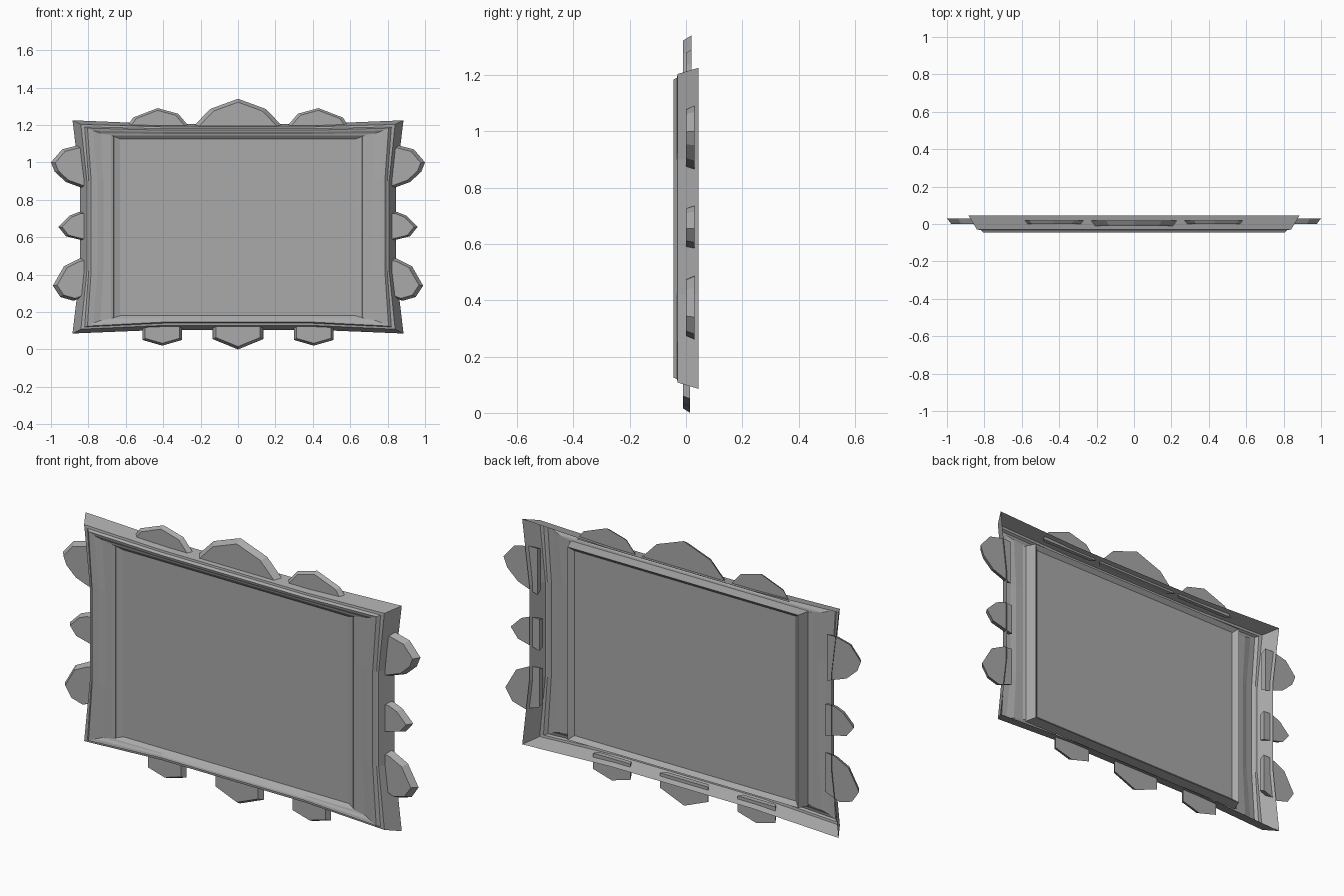
import bpy
import bmesh

cube = bpy.data.objects.get("Cube")
if cube:
    bpy.data.objects.remove(cube, do_unlink=True)

grey = bpy.data.materials.new("stone_grey")
grey.use_nodes = True
colour = (0.4, 0.4, 0.4, 1)
grey.diffuse_color = colour
bsdf = grey.node_tree.nodes["Principled BSDF"]
bsdf.inputs["Base Color"].default_value = colour
bsdf.inputs["Roughness"].default_value = 0.8


def finish(name, bm):
    bmesh.ops.recalc_face_normals(bm, faces=bm.faces)
    mesh = bpy.data.meshes.new(name)
    bm.to_mesh(mesh)
    bm.free()
    mesh.materials.append(grey)
    obj = bpy.data.objects.new(name, mesh)
    bpy.context.collection.objects.link(obj)
    return obj


def ring(bm, y, x, x_mid, low, low_mid, high, high_mid):
    """Rectangle whose four sides are pinched inward along their middles."""
    points = [(-x, low), (-0.4, low_mid), (0.4, low_mid), (x, low),
              (x_mid, 0.42), (x_mid, 0.9),
              (x, high), (0.4, high_mid), (-0.4, high_mid), (-x, high),
              (-x_mid, 0.9), (-x_mid, 0.42)]
    return [bm.verts.new((px, y, pz)) for px, pz in points]


def loft(name, profile, cap=False):
    bm = bmesh.new()
    rings = [ring(bm, *row) for row in profile]
    for a, b in zip(rings, rings[1:]):
        for i in range(len(a)):
            j = (i + 1) % len(a)
            bm.faces.new((a[i], a[j], b[j], b[i]))
    if cap:
        bm.faces.new(rings[-1])
    return finish(name, bm)


def gem(name, outline, y_front, y_back, anchor, side=1):
    """Plate with a sloping edge: the front outline shrinks toward the anchor."""
    bm = bmesh.new()
    ax, az = anchor
    back = [bm.verts.new((side * x, y_back, z)) for x, z in outline]
    front = [bm.verts.new((side * (ax + (x - ax) * 0.88), y_front,
                           az + (z - az) * 0.88)) for x, z in outline]
    bm.faces.new(back)
    bm.faces.new(front)
    for i in range(len(back)):
        j = (i + 1) % len(back)
        bm.faces.new((back[i], back[j], front[j], front[i]))
    return finish(name, bm)


# Pinched frame, an open-backed shell from outer rim to panel edge
loft("frame", [
    (0.045, 0.885, 0.845, 0.085, 0.105, 1.225, 1.205),
    (-0.030, 0.840, 0.808, 0.108, 0.128, 1.203, 1.190),
    (-0.032, 0.820, 0.798, 0.120, 0.140, 1.190, 1.180),
    (-0.045, 0.805, 0.785, 0.125, 0.146, 1.183, 1.172),
    (-0.042, 0.775, 0.750, 0.140, 0.155, 1.170, 1.162),
    (-0.034, 0.735, 0.720, 0.155, 0.163, 1.155, 1.152),
    (-0.032, 0.680, 0.680, 0.165, 0.165, 1.145, 1.145),
    (-0.015, 0.630, 0.630, 0.180, 0.180, 1.125, 1.125),
])

# Flat centre panel
loft("panel", [(-0.015, 0.63, 0.63, 0.18, 0.18, 1.125, 1.125)], cap=True)

# Shallow tray closing the back of the panel
loft("back_tray", [
    (-0.030, 0.665, 0.665, 0.160, 0.160, 1.145, 1.145),
    (0.025, 0.645, 0.645, 0.165, 0.165, 1.140, 1.140),
    (0.005, 0.620, 0.620, 0.185, 0.185, 1.120, 1.120),
], cap=True)

# Central gems above and below
gem("top_centre_gem",
    [(-0.24, 1.19), (-0.15, 1.285), (0, 1.34), (0.15, 1.285), (0.24, 1.19)],
    -0.01, 0.02, (0, 1.19))
gem("bottom_centre_gem",
    [(-0.135, 0.13), (-0.135, 0.055), (0, 0), (0.135, 0.055), (0.135, 0.13)],
    -0.01, 0.015, (0, 0.13))

# Mirrored gems: outline, front depth, back depth, anchor
pairs = {
    "top_gem": ([(0.26, 1.19), (0.32, 1.26), (0.43, 1.29), (0.56, 1.24),
                 (0.595, 1.19)], 0, 0.02, (0.43, 1.19)),
    "bottom_gem": ([(0.30, 0.13), (0.30, 0.05), (0.405, 0.02), (0.51, 0.05),
                    (0.51, 0.13)], -0.01, 0.015, (0.405, 0.13)),
    "upper_side_gem": ([(0.81, 1.09), (0.86, 1.09), (0.94, 1.07), (1.0, 1.0),
                        (0.98, 0.95), (0.92, 0.895), (0.81, 0.855)],
                       0, 0.03, (0.81, 0.98)),
    "middle_side_gem": ([(0.80, 0.735), (0.85, 0.735), (0.90, 0.715),
                         (0.96, 0.655), (0.92, 0.605), (0.80, 0.575)],
                        0, 0.03, (0.80, 0.655)),
    "lower_side_gem": ([(0.80, 0.49), (0.85, 0.485), (0.93, 0.445),
                        (0.99, 0.34), (0.95, 0.28), (0.88, 0.26),
                        (0.80, 0.29)], 0, 0.03, (0.80, 0.37)),
}
for name, spec in pairs.items():
    for label, side in (("left", 1), ("right", -1)):
        gem(label + "_" + name, *spec, side)
